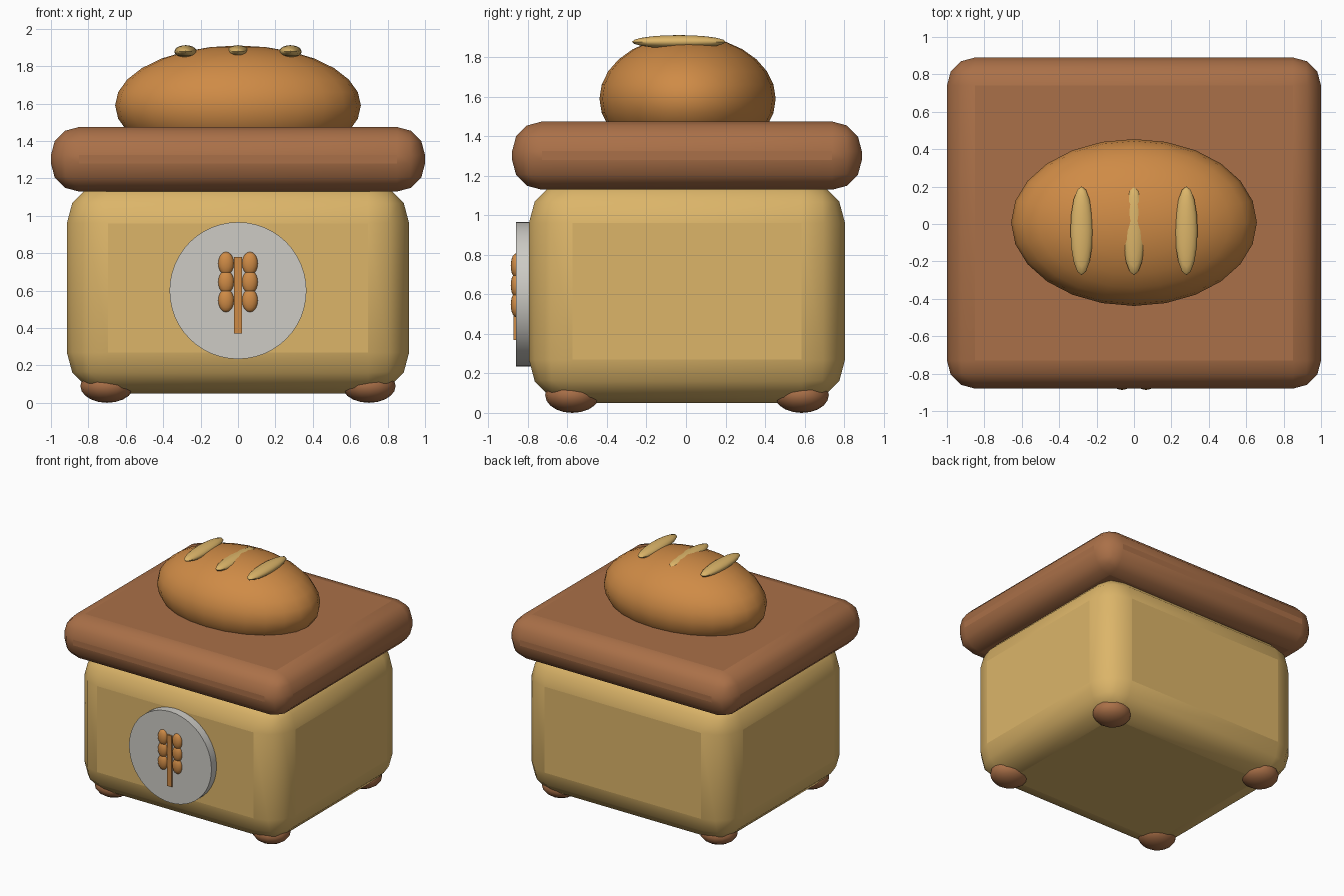
import bpy
import math

cube = bpy.data.objects.get("Cube")
if cube:
    bpy.data.objects.remove(cube, do_unlink=True)


def material(name, rgb):
    linear = [((c / 255 + 0.055) / 1.055) ** 2.4 for c in rgb]
    mat = bpy.data.materials.new(name)
    mat.use_nodes = True
    mat.diffuse_color = (*linear, 1)
    shader = next(n for n in mat.node_tree.nodes if n.type == 'BSDF_PRINCIPLED')
    shader.inputs["Base Color"].default_value = (*linear, 1)
    return mat


tan = material("tan dough", (220, 181, 105))
crust = material("golden crust", (207, 139, 70))
brown = material("baked brown", (170, 112, 72))
silver = material("pale grey", (205, 203, 197))


def finish(name, mat, size, angle=40):
    """Scale, name, colour and smooth the newest object."""
    obj = bpy.context.object
    obj.name = name
    obj.scale = size
    bpy.ops.object.transform_apply(location=False, rotation=True, scale=True)
    obj.data.materials.append(mat)
    bpy.ops.object.shade_smooth_by_angle(angle=math.radians(angle))
    return obj


def ball(name, mat, center, radii, segments=24, rings=14):
    bpy.ops.mesh.primitive_uv_sphere_add(segments=segments, ring_count=rings, location=center)
    return finish(name, mat, radii)


def box(name, mat, center, size, bevel=0):
    bpy.ops.mesh.primitive_cube_add(size=1, location=center)
    obj = finish(name, mat, size)
    if bevel:
        mod = obj.modifiers.new("rounding", 'BEVEL')
        mod.width = bevel
        mod.segments = 3
        bpy.ops.object.modifier_apply(modifier=mod.name)
        bpy.ops.object.shade_smooth()
    return obj


# Rounded box and lid
box("body", tan, (0, 0.005, 0.615), (1.83, 1.6, 1.13), 0.22)
box("lid", brown, (0, 0.005, 1.302), (2, 1.77, 0.345), 0.15)

# Four feet
for side, x in (("right", -0.7), ("left", 0.7)):
    for end, y in (("front", -0.575), ("back", 0.585)):
        ball(f"{end}_{side}_foot", brown, (x, y, 0.09), (0.143, 0.138, 0.09), 16, 10)

# Loaf handle with three scored slashes
ball("loaf", crust, (0, 0.008, 1.59), (0.657, 0.446, 0.32))
for name, x in (("right", -0.28), ("middle", 0), ("left", 0.28)):
    ball(f"{name}_slash", tan, (x, -0.036, 1.878), (0.06, 0.237, 0.034), 16, 10)

# Round plaque on the front
bpy.ops.mesh.primitive_cylinder_add(vertices=48, radius=1, depth=1, location=(0, -0.82, 0.6),
                                    rotation=(math.radians(90), 0, 0))
finish("plaque", silver, (0.366, 0.366, 0.08))

# Wheat ear on the plaque
box("wheat_stem", crust, (0, -0.86, 0.575), (0.044, 0.025, 0.41))
for side, x in (("right", -0.064), ("left", 0.064)):
    for row in range(3):
        ball(f"{side}_grain_{row + 1}", crust, (x, -0.86, 0.547 + 0.099 * row),
             (0.042, 0.027, 0.062), 16, 10)
